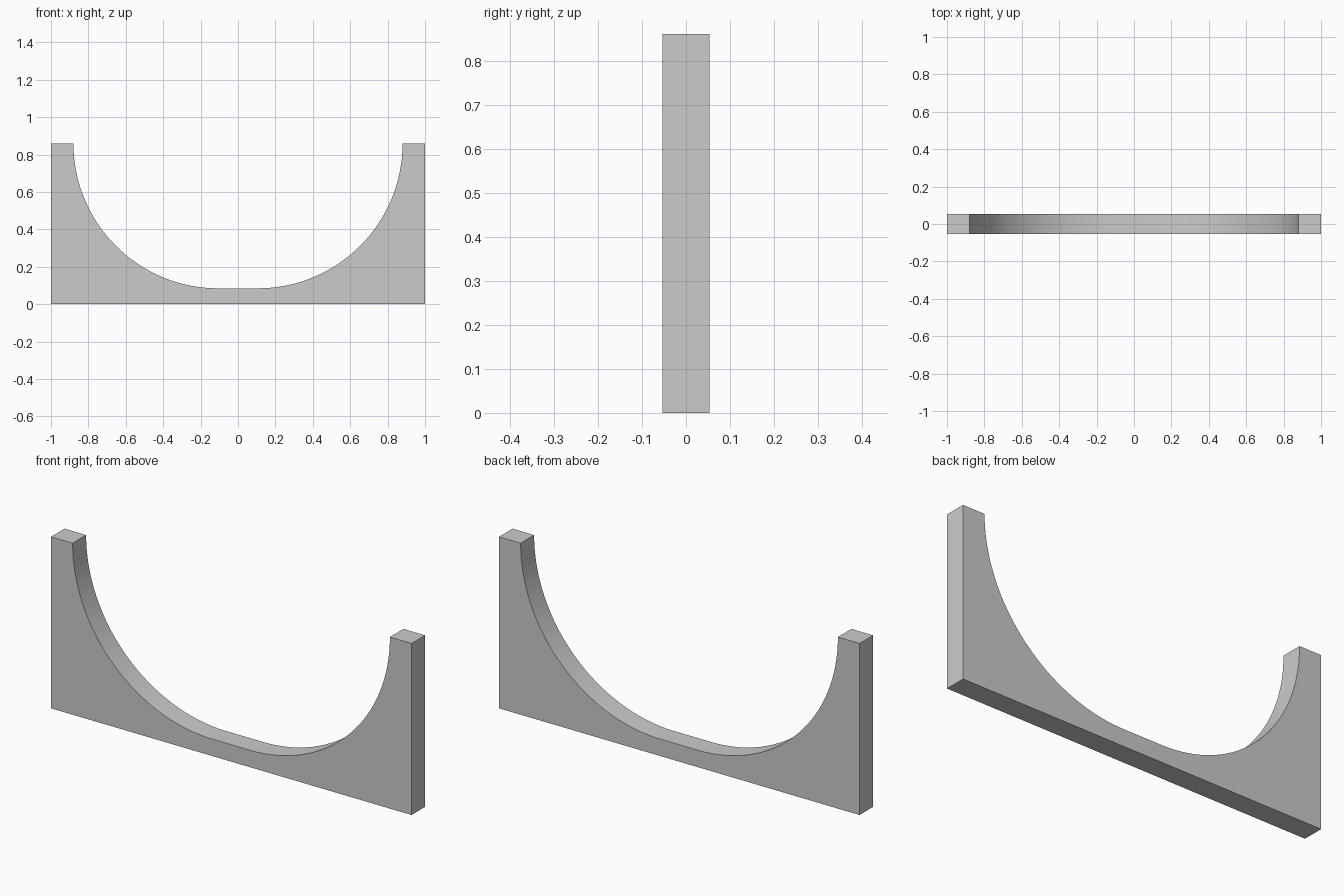
import bpy, bmesh, math

if "Cube" in bpy.data.objects:
    bpy.data.objects.remove(bpy.data.objects["Cube"])

HEIGHT, HALF_DEPTH = 0.86, 0.0535
RADIUS, ARC_X = 0.775, 0.105   # quarter arcs centred at (+-ARC_X, HEIGHT)
STEPS = 32

# Right half of the scooped edge, from the top of the post to the flat middle
right = []
for i in range(STEPS + 1):
    a = math.pi / 2 * i / STEPS
    right.append((ARC_X + RADIUS * math.cos(a), HEIGHT - RADIUS * math.sin(a)))
left = [(-x, z) for x, z in reversed(right)]
outline = [(-1, 0), (1, 0), (1, HEIGHT)] + right + left + [(-1, HEIGHT)]

# Extrude the outline through the thickness
bm = bmesh.new()
face = bm.faces.new([bm.verts.new((x, -HALF_DEPTH, z)) for x, z in outline])
ext = bmesh.ops.extrude_face_region(bm, geom=[face], use_keep_orig=True)
moved = [v for v in ext["geom"] if isinstance(v, bmesh.types.BMVert)]
bmesh.ops.translate(bm, verts=moved, vec=(0, 2 * HALF_DEPTH, 0))
bmesh.ops.recalc_face_normals(bm, faces=bm.faces)

mesh = bpy.data.meshes.new("cradle_bracket")
bm.to_mesh(mesh)
bm.free()
bracket = bpy.data.objects.new("cradle_bracket", mesh)
bpy.context.collection.objects.link(bracket)

# Smooth the curved scoop, keep the outline edges sharp
bpy.context.view_layer.objects.active = bracket
bracket.select_set(True)
bpy.ops.object.shade_smooth_by_angle(angle=math.radians(30))
